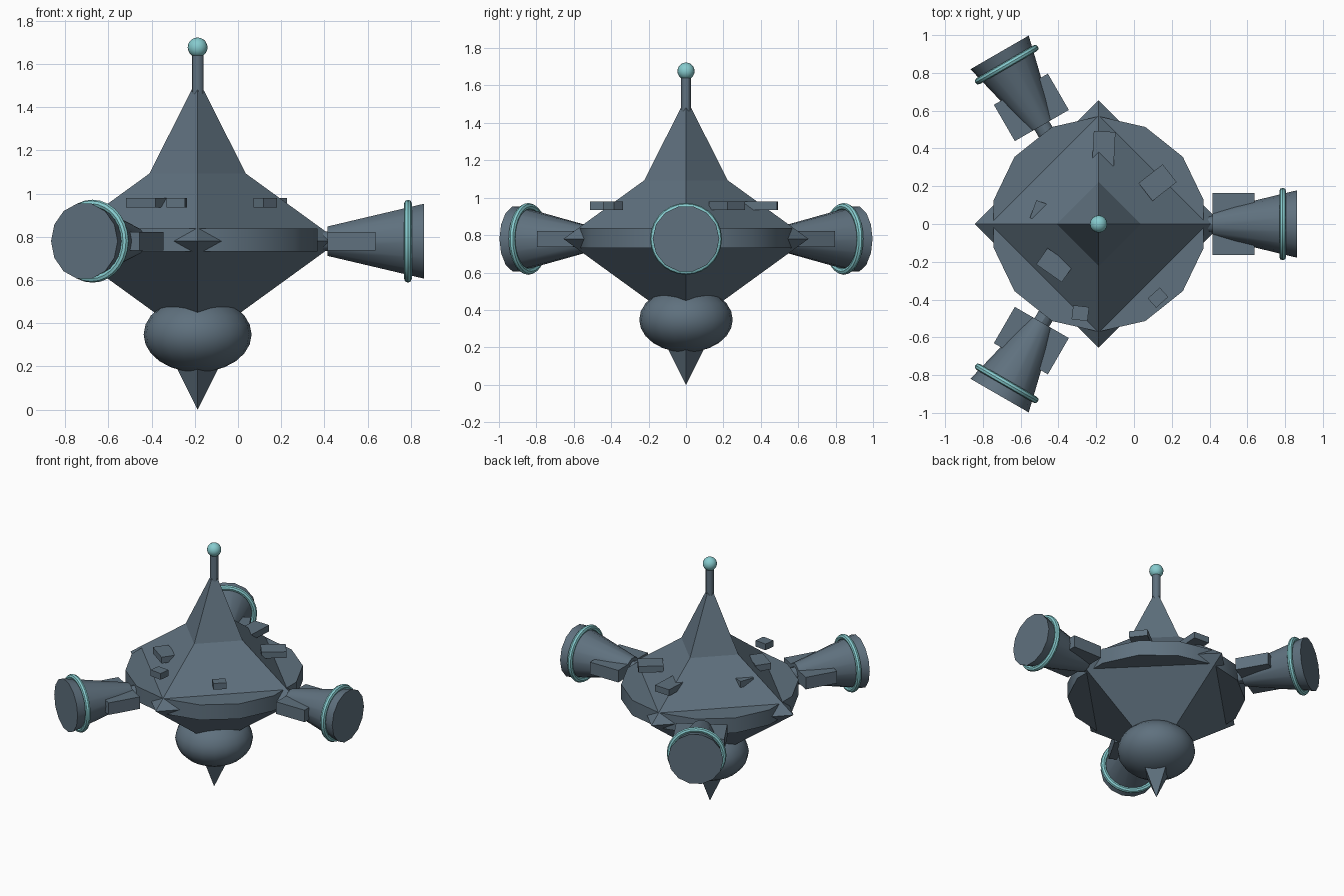
import bpy
import bmesh
from math import radians, pi
from mathutils import Matrix, Vector

default = bpy.data.objects.get("Cube")
if default:
    bpy.data.objects.remove(default, do_unlink=True)

AXIS = Vector((-0.187, 0, 0))   # vertical axis of the hull
MID = 0.78                      # height of the equator


def material(name, rgb):
    m = bpy.data.materials.new(name)
    m.use_nodes = True
    m.diffuse_color = (*rgb, 1)
    m.node_tree.nodes["Principled BSDF"].inputs["Base Color"].default_value = (*rgb, 1)
    return m


SLATE = material("slate_metal", (0.115, 0.165, 0.21))
TEAL = material("teal_glow", (0.24, 0.60, 0.62))


def finish(obj, name, mat):
    obj.name = name
    obj.data.materials.append(mat)
    bpy.ops.object.select_all(action="DESELECT")
    obj.select_set(True)
    bpy.context.view_layer.objects.active = obj
    bpy.ops.object.shade_smooth_by_angle(angle=radians(30))
    return obj


def build(name, mat, fill, matrix):
    """Make an object from a bmesh filling function and place it."""
    bm = bmesh.new()
    fill(bm)
    bm.transform(matrix)
    mesh = bpy.data.meshes.new(name)
    bm.to_mesh(mesh)
    bm.free()
    obj = bpy.data.objects.new(name, mesh)
    bpy.context.collection.objects.link(obj)
    return finish(obj, name, mat)


def frustum(name, sides, r1, r2, start, end, frame=None):
    """Frustum along local z from start to end."""
    frame = frame or Matrix.Translation(AXIS)
    move = Matrix.Translation((0, 0, (start + end) / 2))
    return build(name, SLATE, lambda bm: bmesh.ops.create_cone(
        bm, cap_ends=True, segments=sides, radius1=r1, radius2=r2,
        depth=end - start), frame @ move)


def box(name, size, matrix):
    return build(name, SLATE, lambda bm: bmesh.ops.create_cube(bm, size=1),
                 matrix @ Matrix.Diagonal((*size, 1)))


def ball(name, mat, radius, height, squash=1, segs=20):
    return build(name, mat, lambda bm: bmesh.ops.create_uvsphere(
        bm, u_segments=segs, v_segments=segs // 2 + 2, radius=radius),
        Matrix.Translation(AXIS + Vector((0, 0, height))) @ Matrix.Diagonal((1, 1, squash, 1)))


# Hull: an eight-faced diamond
def diamond(bm):
    ring = [bm.verts.new(v) for v in ((1, 0, 0), (0, 1, 0), (-1, 0, 0), (0, -1, 0))]
    top, bottom = bm.verts.new((0, 0, 1)), bm.verts.new((0, 0, -1))
    for i in range(4):
        a, b = ring[i], ring[(i + 1) % 4]
        bm.faces.new((a, b, top))
        bm.faces.new((b, a, bottom))


build("hull", SLATE, diamond, Matrix.Translation(AXIS + Vector((0, 0, MID)))
      @ Matrix.Diagonal((0.655, 0.655, 0.475, 1)))
frustum("equator_disc", 14, 0.57, 0.57, 0.732, 0.839)

# Spire, antenna and beacon
frustum("spire", 4, 0.245, 0, 1.05, 1.535)
frustum("antenna", 12, 0.027, 0.027, 1.4, 1.66)
ball("beacon", TEAL, 0.046, 1.677, segs=16)

# Underside pod and spike
ball("lower_pod", SLATE, 0.25, 0.348, 0.7)
frustum("lower_spike", 4, 0, 0.16, 0, 0.32)

# Three thrusters around the hull, local z pointing outward
for i, label in enumerate(("left", "back_right", "front_right")):
    spin = Matrix.Translation(AXIS + Vector((0, 0, MID))) @ Matrix.Rotation(2 * pi * i / 3, 4, "Z")
    out = spin @ Matrix.Rotation(pi / 2, 4, "Y")
    frustum(label + "_strut", 12, 0.045, 0.045, 0.5, 0.65, out)
    frustum(label + "_thruster", 14, 0.07, 0.178, 0.602, 1.049, out)
    box(label + "_fins", (0.222, 0.33, 0.085), spin @ Matrix.Translation((0.713, 0, 0)))
    bpy.ops.mesh.primitive_torus_add(major_radius=0.174, minor_radius=0.018,
                                     major_segments=28, minor_segments=8)
    ring = bpy.context.object
    ring.data.transform(out @ Matrix.Translation((0, 0, 0.974)))
    finish(ring, label + "_thruster_ring", TEAL)

# Loose plates over the upper hull: x, y, length, width, turn
plates = [
    (-0.16, 0.40, 0.18, 0.115, 87),
    (0.125, 0.219, 0.162, 0.12, 38),
    (-0.42, -0.218, 0.165, 0.105, -35),
    (-0.487, 0.062, 0.1, 0.1, -20),
    (0.127, -0.39, 0.086, 0.067, 42),
    (-0.284, -0.472, 0.085, 0.075, -7),
]
for n, (x, y, length, width, turn) in enumerate(plates, 1):
    box(f"hull_plate_{n}", (length, width, 0.044),
        Matrix.Translation((x, y, 0.957)) @ Matrix.Rotation(radians(turn), 4, "Z"))
